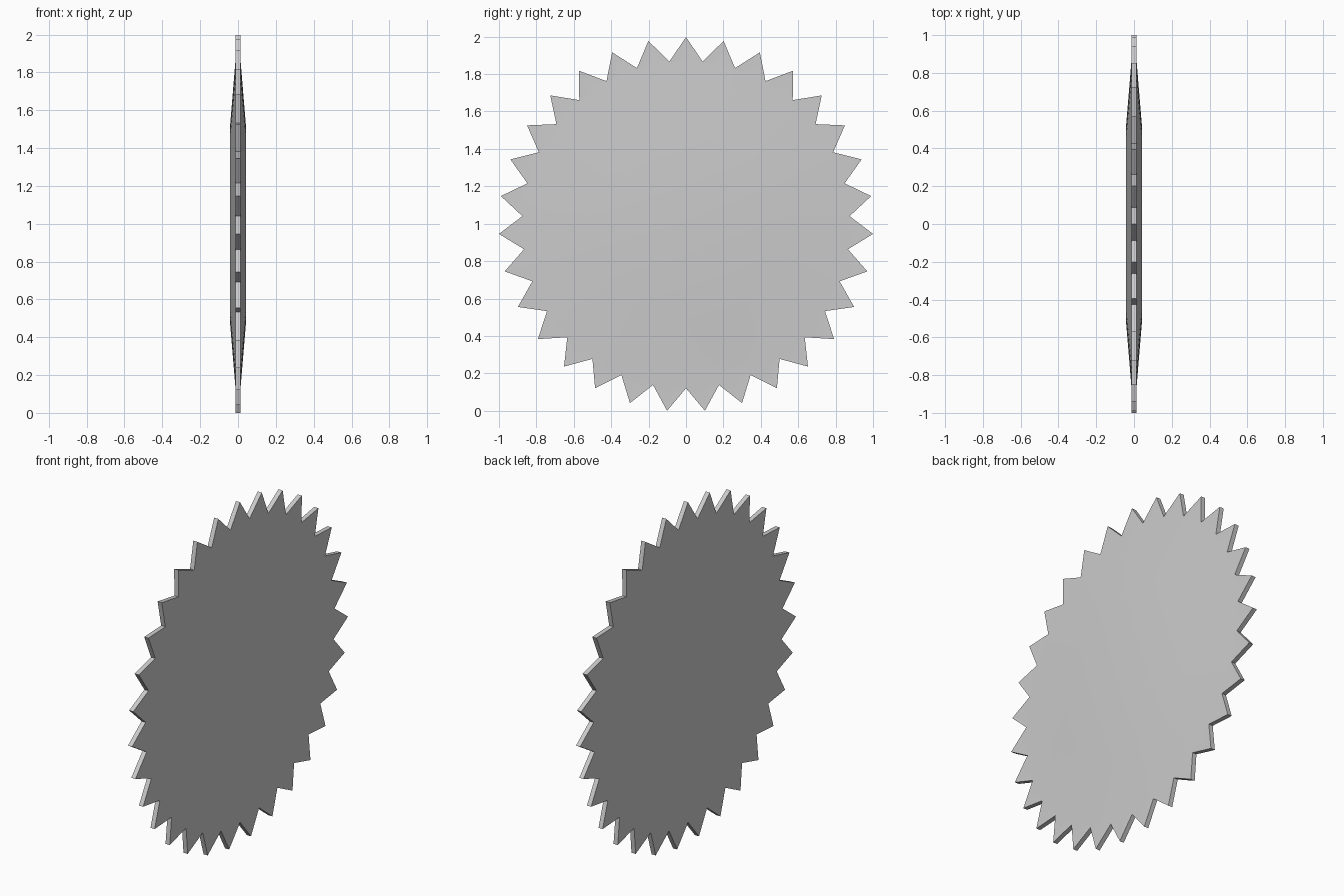
import bpy, bmesh, math

if "Cube" in bpy.data.objects:
    bpy.data.objects.remove(bpy.data.objects["Cube"])

TEETH = 31
N = TEETH * 2
TIP, ROOT = 1.0013, 0.876
CZ = TIP * math.cos(math.pi / TEETH)   # lowest tips rest on z = 0
RIM_X, HUB_X = 0.0135, 0.043
BODY_R, FLAT_R = 0.865, 0.51

bm = bmesh.new()


def ring(x, outer, inner=None):
    """Loop of points about the x axis, alternating two radii."""
    inner = outer if inner is None else inner
    pts = []
    for i in range(N):
        a = 2 * math.pi * i / N
        r = inner if i % 2 else outer
        pts.append(bm.verts.new((x, r * math.sin(a), CZ + r * math.cos(a))))
    return pts


# Flat face, bevelled body and toothed rim, from one side to the other
rings = [ring(-HUB_X, FLAT_R), ring(-RIM_X, BODY_R), ring(-RIM_X, TIP, ROOT),
         ring(RIM_X, TIP, ROOT), ring(RIM_X, BODY_R), ring(HUB_X, FLAT_R)]
for a, b in zip(rings, rings[1:]):
    for i in range(N):
        j = (i + 1) % N
        bm.faces.new((a[i], a[j], b[j], b[i]))
bm.faces.new(rings[0])
bm.faces.new(rings[-1])
bmesh.ops.recalc_face_normals(bm, faces=bm.faces)

mesh = bpy.data.meshes.new("saw_blade")
bm.to_mesh(mesh)
bm.free()
blade = bpy.data.objects.new("saw_blade", mesh)
bpy.context.collection.objects.link(blade)

# Smooth the shallow bevel, keep the teeth sharp
bpy.context.view_layer.objects.active = blade
blade.select_set(True)
bpy.ops.object.shade_smooth_by_angle(angle=math.radians(30))
